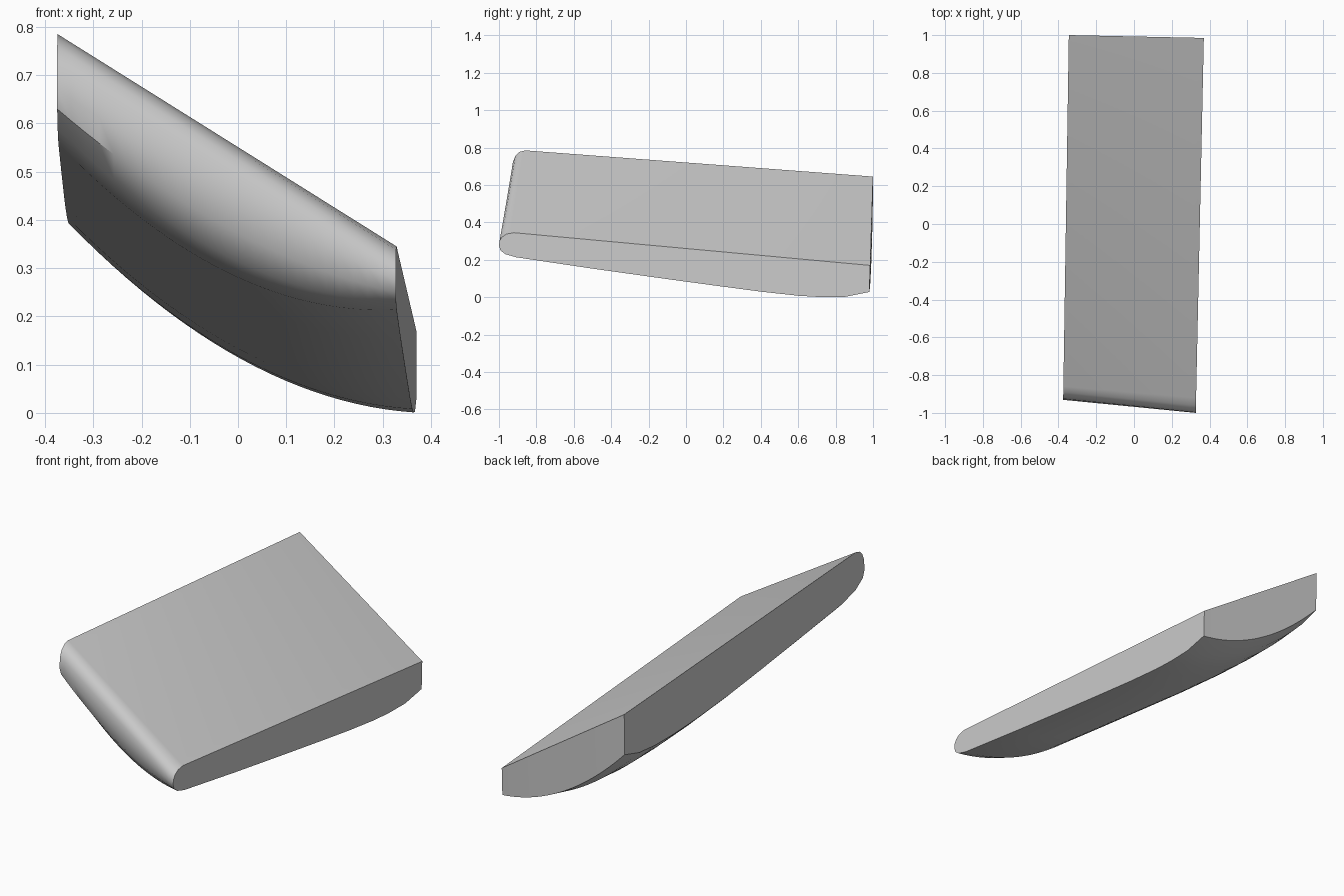
import bpy, bmesh

if "Cube" in bpy.data.objects:
    bpy.data.objects.remove(bpy.data.objects["Cube"])

# Side outlines as (y, z): flat top front, round nose, belly, back bottom, back top
LEFT = [(-.86, .785), (-.89, .777), (-.912, .757), (-.925, .725), (-.931, .67), (-.917, .63),
        (-.86, .59), (-.754, .558), (-.43, .51), (-.1, .463), (.15, .43), (.4, .405), (.6, .393),
        (.75, .391), (.88, .402), (.998, .435), (1.0, .645)]
RIGHT = [(-.92, .345), (-.96, .338), (-.985, .32), (-.997, .3), (-1.0, .275), (-.992, .25),
         (-.965, .23), (-.91, .214), (-.5, .153), (-.1, .097), (.15, .063), (.4, .03), (.6, .008),
         (.72, .001), (.85, .002), (.98, .028), (.985, .17)]
# How far the underside sags midway between the two sides
SAG = [0, 0, 0, .005, .02, .055, .085, .095, .09, .086, .085, .085, .085, .085, .085, .085, 0]
STEPS = 24


def section(bm, t):
    """One lengthwise outline of the slab, t = 0 at left and 1 at right."""
    verts = []
    for (yl, zl), (yr, zr), sag in zip(LEFT, RIGHT, SAG):
        xl = -.375 + .0155 * (yl + .93)
        xr = .327 + .0215 * (yr + 1)
        verts.append(bm.verts.new((xl + (xr - xl) * t,
                                   yl + (yr - yl) * t,
                                   zl + (zr - zl) * t - 4 * t * (1 - t) * sag)))
    return verts


# Slab: loft the outlines across x, then close both flat sides
bm = bmesh.new()
rings = [section(bm, i / STEPS) for i in range(STEPS + 1)]
n = len(LEFT)
for a, b in zip(rings, rings[1:]):
    for i in range(n):
        j = (i + 1) % n
        bm.faces.new((a[i], a[j], b[j], b[i]))
bm.faces.new(rings[0])
bm.faces.new(rings[-1])
bmesh.ops.recalc_face_normals(bm, faces=bm.faces)

mesh = bpy.data.meshes.new("rounded_slab")
bm.to_mesh(mesh)
bm.free()
slab = bpy.data.objects.new("rounded_slab", mesh)
bpy.context.collection.objects.link(slab)
bpy.context.view_layer.objects.active = slab
slab.select_set(True)
bpy.ops.object.shade_smooth_by_angle(angle=.6)
